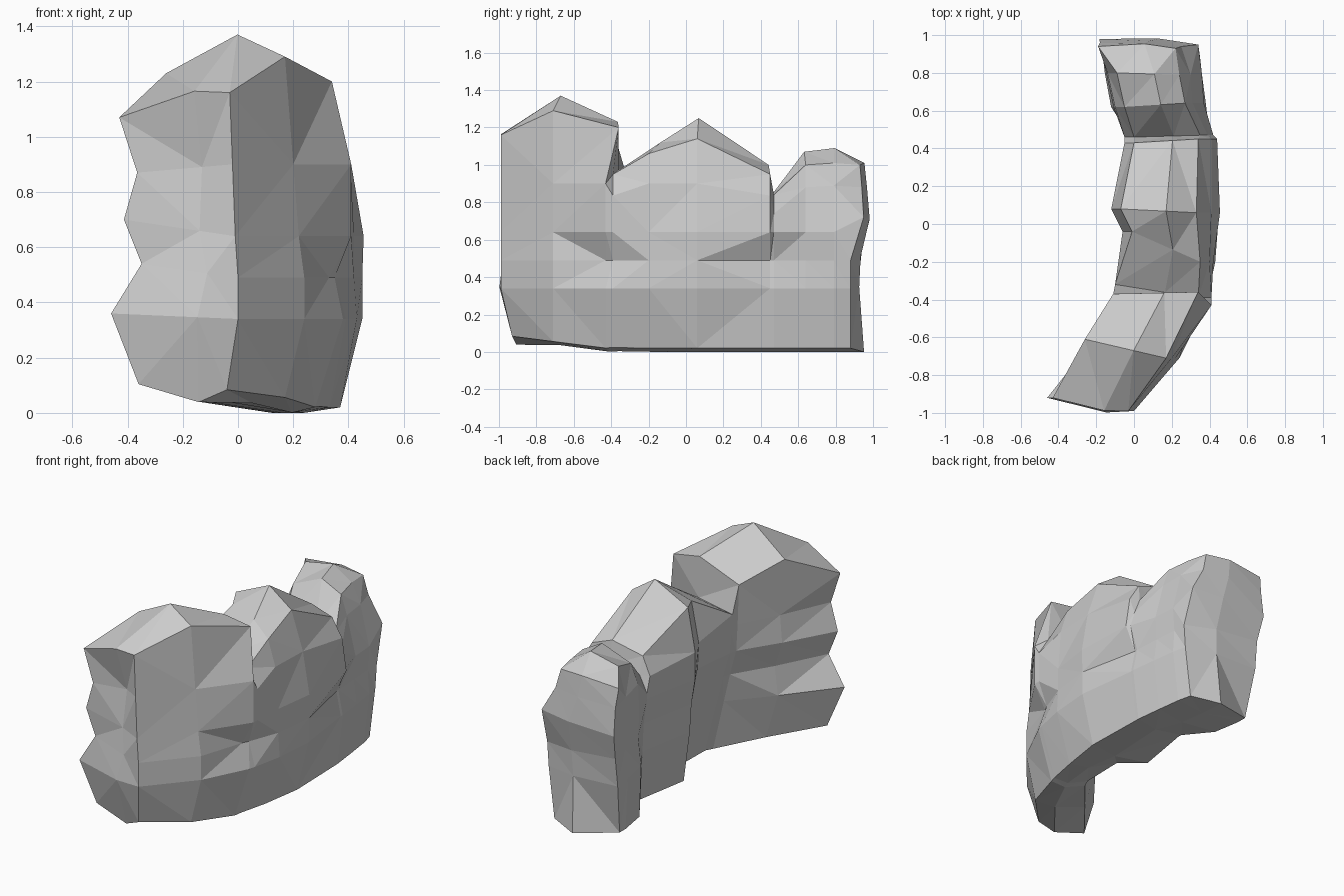
import bpy, bmesh
from mathutils import Vector

if "Cube" in bpy.data.objects:
    bpy.data.objects.remove(bpy.data.objects["Cube"])

# Stations along the bent wall:
# outer y, inner y, inner x (base, upper), tops (outer, mid, inner), outer x from base to top
STATIONS = [
    (-.99, -.92, -.36, -.43, (1.16, 1.165, 1.07), (-.04, 0, 0, -.01, -.02, -.03)),
    (-.71, -.61, -.13, -.26, (1.29, 1.37, 1.23), (.17, .24, .24, .22, .20, .17)),
    (-.36, -.37, .07, -.11, (1.20, 1.23, 1.12), (.28, .38, .33, .41, .41, .34)),
    (-.39, -.32, .09, -.10, (.95, .97, .95), (.29, .39, .35, .41, .41, .34)),
    (-.20, -.04, .10, -.07, (1.06, 1.12, 1.12), (.33, .43, .42, .42, .40, .35)),
    (.06, .08, -.04, -.13, (1.14, 1.25, 1.14), (.37, .45, .45, .455, .41, .33)),
    (.45, .43, .02, -.06, (.95, 1.0, .95), (.36, .40, .37, .44, .41, .34)),
    (.47, .46, .02, -.06, (.84, .85, .84), (.36, .40, .37, .42, .39, .35)),
    (.64, .62, -.11, -.11, (1.0, 1.07, .99), (.34, .38, .36, .37, .31, .27)),
    (.79, .80, -.14, -.15, (1.01, 1.09, 1.05), (.32, .36, .35, .36, .30, .24)),
    (.88, .94, -.14, -.19, (1.0, 1.01, .99), (.30, .34, .35, .34, .25, .22)),
]
OUTER_Z = (.34, .49, .64, .90)
INNER_Z = (.36, .54, .70, .87)
INNER_BLEND = (0, .35, .7, .9, 1, 1)
INNER_ZIGZAG = (0, -.075, .06, .01, .065, 0)
ROUGHNESS = (1, .5)
# How far the end faces bulge along y at each level
FRONT_PUSH = (.01, -.03, -.01, .02, .05, -.02)
BACK_MID = (.08, .03, .03, .02, .02, .02)
BACK_OUTER = (0, 0, 0, .07, .06, .05)
BACK_INNER = (-.08, -.02, 0, .04, .02, 0)

bm = bmesh.new()


def add_station(i, yo, yi, x_base, x_upper, tops, outer_x):
    """Three columns (outer, middle, inner) of six levels at one cut through the wall."""
    floor = max(.02, .02 - .1 * (yo + .35))
    zo = [floor] + [min(z, tops[0] * .88) for z in OUTER_Z] + [tops[0]]
    zi = [floor + .02] + [min(z, tops[2] * .88) for z in INNER_Z] + [tops[2]]
    rough = ROUGHNESS[i] if i < len(ROUGHNESS) else .15
    first, last = i == 0, i == len(STATIONS) - 1
    if last:
        zo[3] = .72
    columns = [[], [], []]
    for k in range(6):
        tuck = .06 if first and k == 0 else 0
        inset = .06 if yo > -.3 and k == 5 and not last else 0
        lean = .07 if i == 2 and k < 5 else 0
        x = x_base + (x_upper - x_base) * INNER_BLEND[k] + INNER_ZIGZAG[k] * rough
        o = Vector((outer_x[k], yo + tuck - lean, zo[k]))
        n = Vector((x + inset, yi + tuck * .5, zi[k]))
        if last:
            o.y += BACK_OUTER[k]
            n.y += BACK_INNER[k]
        m = n.lerp(o, .68 if first else .6)
        if first:
            m.y += FRONT_PUSH[k]
        if last:
            m.y += BACK_MID[k]
        if k == 0:
            m.z = floor - (.045 if first else .02)
        if k == 5:
            m.z = tops[1]
        for column, p in zip(columns, (o, m, n)):
            # middle points inside the wall are not needed
            used = column is not columns[1] or first or last or k in (0, 5)
            column.append(bm.verts.new(p) if used else None)
    return columns


rings = [add_station(i, *s) for i, s in enumerate(STATIONS)]

# Sides, top and underside
for a, b in zip(rings, rings[1:]):
    loop_a = a[0] + [a[1][5]] + a[2][::-1] + [a[1][0]]
    loop_b = b[0] + [b[1][5]] + b[2][::-1] + [b[1][0]]
    n = len(loop_a)
    for j in range(n):
        bm.faces.new((loop_a[j], loop_b[j], loop_b[(j + 1) % n], loop_a[(j + 1) % n]))

# Broken faces at both ends
for end in (rings[0], rings[-1]):
    for left, right in ((end[0], end[1]), (end[1], end[2])):
        for k in range(5):
            bm.faces.new((left[k], right[k], right[k + 1], left[k + 1]))

bmesh.ops.triangulate(bm, faces=bm.faces[:])
bmesh.ops.recalc_face_normals(bm, faces=bm.faces[:])
mesh = bpy.data.meshes.new("rock_wall")
bm.to_mesh(mesh)
bm.free()
bpy.context.collection.objects.link(bpy.data.objects.new("rock_wall", mesh))
